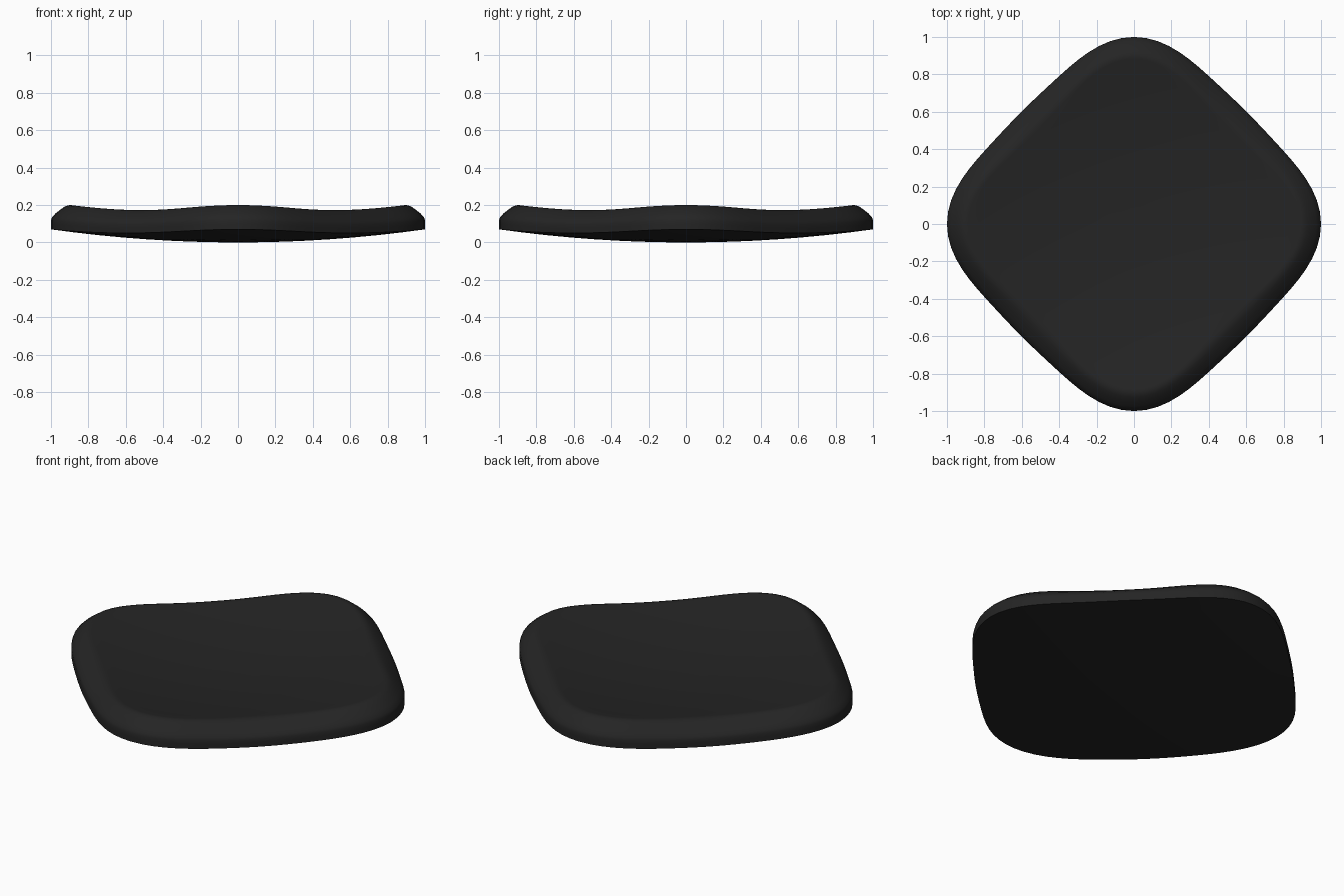
import bpy, bmesh, math

if "Cube" in bpy.data.objects:
    bpy.data.objects.remove(bpy.data.objects["Cube"])

SEG = 96

def outline(a):
    # rounded square with its corners on the axes
    return 0.916 + 0.075 * math.cos(4 * a) + 0.009 * math.cos(8 * a)

def under(r):
    return 0.07 * r * r

def dish(r):
    return 0.12 + 0.10 * r * r

def crest(a):
    # where the raised rim starts to roll over
    return 0.865 + 0.02 * math.cos(4 * a)

def bottom_ring(f):
    def point(a):
        r = outline(a) * f
        return r, under(r)
    return point

def top_ring(f):
    def point(a):
        r = outline(a) * crest(a) * f
        return r, dish(r)
    return point

def rim_ring(t, h):
    # t runs from crest to edge, h is height between edge and crest
    def point(a):
        R, k = outline(a), crest(a)
        low, high = under(R), dish(R * k)
        return R * (k + (1 - k) * t), low + (high - low) * h
    return point

rings = [bottom_ring(i / 8) for i in range(1, 9)]
rings += [rim_ring(t, h) for t, h in
          ((1, 0.22), (0.995, 0.38), (0.95, 0.5), (0.78, 0.67), (0.55, 0.83),
           (0.36, 0.95), (0.22, 0.995), (0.1, 1.01))]
rings += [top_ring(f) for f in (1, 0.94, 0.86, 0.75, 0.6, 0.45, 0.3, 0.15)]

bm = bmesh.new()
loops = []
for ring in rings:
    loop = []
    for i in range(SEG):
        a = 2 * math.pi * i / SEG
        r, z = ring(a)
        loop.append(bm.verts.new((r * math.cos(a), r * math.sin(a), z)))
    loops.append(loop)

# skin between rings, then close both centres
for lo, hi in zip(loops, loops[1:]):
    for i in range(SEG):
        j = (i + 1) % SEG
        bm.faces.new((lo[i], lo[j], hi[j], hi[i]))
base = bm.verts.new((0, 0, under(0)))
cap = bm.verts.new((0, 0, dish(0)))
for i in range(SEG):
    j = (i + 1) % SEG
    bm.faces.new((base, loops[0][j], loops[0][i]))
    bm.faces.new((cap, loops[-1][i], loops[-1][j]))
bmesh.ops.recalc_face_normals(bm, faces=bm.faces)

mesh = bpy.data.meshes.new("cushion_plate")
bm.to_mesh(mesh)
bm.free()
plate = bpy.data.objects.new("cushion_plate", mesh)
bpy.context.collection.objects.link(plate)

black = bpy.data.materials.new("soft black")
black.diffuse_color = (0.018, 0.018, 0.018, 1)
black.use_nodes = True
black.node_tree.nodes["Principled BSDF"].inputs["Base Color"].default_value = black.diffuse_color
mesh.materials.append(black)

bpy.context.view_layer.objects.active = plate
plate.select_set(True)
bpy.ops.object.shade_smooth_by_angle(angle=math.radians(50))
